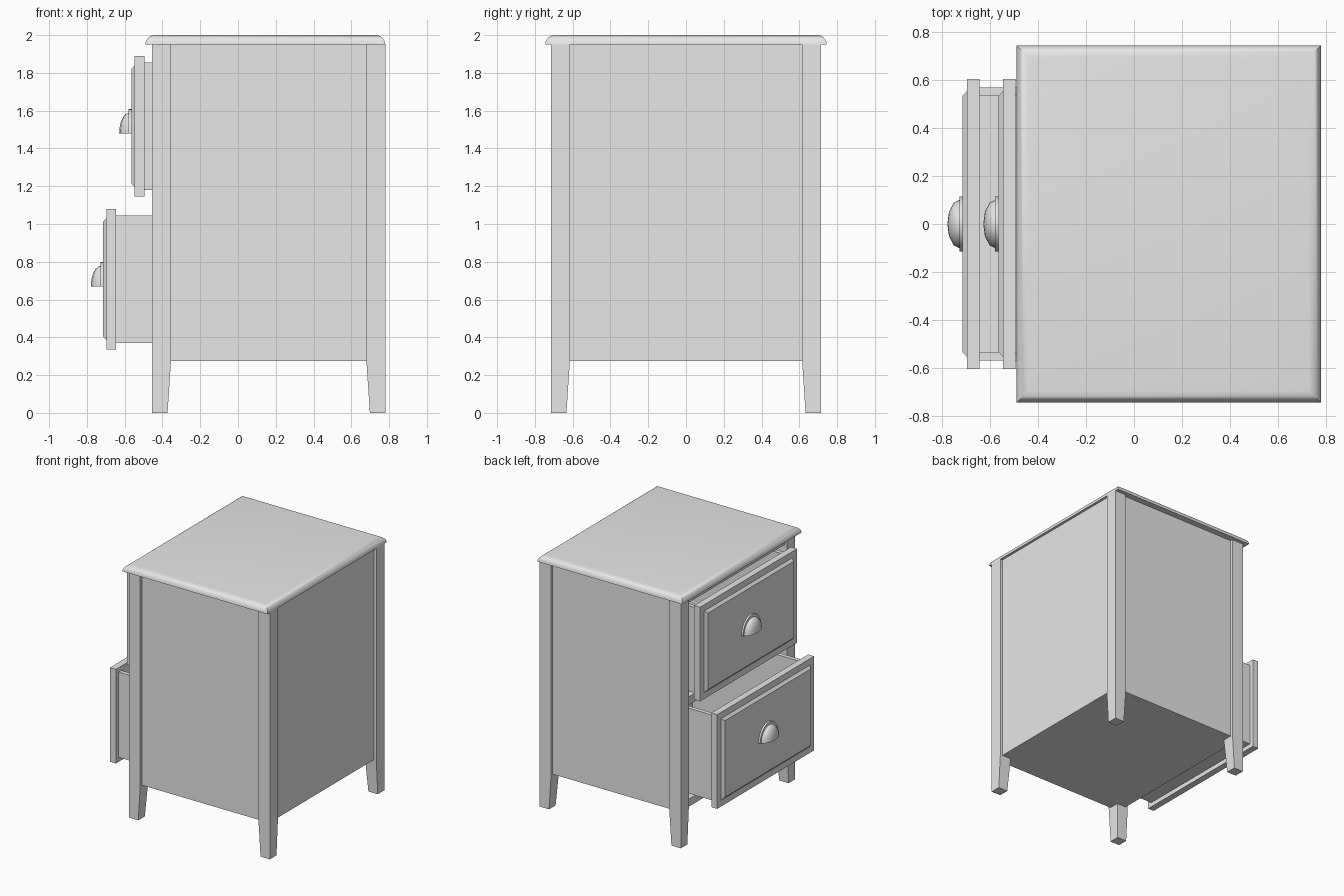
import bpy
import bmesh
from math import sin, cos, pi

cube = bpy.data.objects.get("Cube")
if cube:
    bpy.data.objects.remove(cube, do_unlink=True)

paint = bpy.data.materials.new("plain_grey")
paint.use_nodes = True
grey = (0.8, 0.8, 0.8, 1)
paint.diffuse_color = grey
paint.node_tree.nodes["Principled BSDF"].inputs["Base Color"].default_value = grey


def finish(name, bm, smooth=False):
    bmesh.ops.recalc_face_normals(bm, faces=bm.faces[:])
    mesh = bpy.data.meshes.new(name)
    bm.to_mesh(mesh)
    bm.free()
    mesh.materials.append(paint)
    obj = bpy.data.objects.new(name, mesh)
    bpy.context.collection.objects.link(obj)
    if smooth:
        bpy.ops.object.select_all(action="DESELECT")
        obj.select_set(True)
        bpy.context.view_layer.objects.active = obj
        bpy.ops.object.shade_smooth_by_angle(angle=0.7)
    return obj


def add_loft(bm, rings):
    """Skin a stack of matching rings and cap both ends."""
    loops = [[bm.verts.new(p) for p in ring] for ring in rings]
    n = len(loops[0])
    for a, b in zip(loops, loops[1:]):
        for i in range(n):
            j = (i + 1) % n
            bm.faces.new((a[i], a[j], b[j], b[i]))
    bm.faces.new(loops[0][::-1])
    bm.faces.new(loops[-1])


def flat_ring(x0, x1, y0, y1, z):
    return [(x0, y0, z), (x1, y0, z), (x1, y1, z), (x0, y1, z)]


def upright_ring(x, y, z0, z1):
    return [(x, -y, z0), (x, y, z0), (x, y, z1), (x, -y, z1)]


def add_box(bm, x, y, z):
    add_loft(bm, [flat_ring(*x, *y, h) for h in z])


def box(name, x, y, z):
    bm = bmesh.new()
    add_box(bm, x, y, z)
    return finish(name, bm)


FRONT, BACK, SIDE = -0.455, 0.78, 0.715
BASE, TOP = 0.275, 1.95
LEG, FOOT, INSET = 0.1, 0.082, 0.02

# Tabletop with a quarter-round edge
bm = bmesh.new()
rings = []
for i in range(7):
    a = i / 6 * pi / 2
    d = 0.05 * (1 - cos(a))
    rings.append(flat_ring(-0.49 + d, BACK - d, d - 0.745, 0.745 - d, TOP + 0.05 * sin(a)))
add_loft(bm, rings)
finish("tabletop", bm, True)

# Corner posts with feet tapered on the inner faces
for x, sx, xname in ((FRONT, 1, "drawer_side"), (BACK, -1, "rear")):
    for sy, yname in ((-1, "right"), (1, "left")):
        bm = bmesh.new()
        rings = []
        for z, w in ((0, FOOT), (BASE, LEG), (TOP, LEG)):
            rings.append(flat_ring(x, x + sx * w, sy * SIDE, sy * (SIDE - w), z))
        add_loft(bm, rings)
        finish(f"{xname}_{yname}_leg", bm)

# Recessed carcass panels and floor
for sy, yname in ((-1, "right"), (1, "left")):
    box(f"{yname}_panel", (FRONT + 0.05, BACK - 0.05),
        sorted((sy * (SIDE - INSET), sy * (SIDE - 0.06))), (BASE, TOP))
box("rear_panel", (BACK - 0.06, BACK - INSET), (-0.66, 0.66), (BASE, TOP))
box("carcass_floor", (FRONT + INSET, BACK - INSET - 0.01), (-0.66, 0.66), (BASE, BASE + 0.03))

# Rails around the drawer openings
for name, z in (("bottom_rail", (BASE, 0.335)), ("middle_rail", (1.08, 1.145)), ("top_rail", (1.89, TOP))):
    box(name, (FRONT + INSET, FRONT + 0.07), (-0.62, 0.62), z)


def drawer(name, x, z):
    """x is the outer face of the drawer front, z its lower edge."""
    back, wall, half = x + 1.05, 0.033, 0.57
    low, high = z + 0.035, z + 0.71

    # Open tray
    bm = bmesh.new()
    for s in (-1, 1):
        add_box(bm, (x + 0.045, back), sorted((s * half, s * (half - wall))), (low, high))
    add_box(bm, (back - wall, back), (wall - half, half - wall), (low, high))
    add_box(bm, (x + 0.045, back - wall), (wall - half, half - wall), (low, low + wall))
    finish(f"{name}_tray", bm)

    # Front board and its raised, bevelled field
    box(f"{name}_front", (x, x + 0.052), (-0.605, 0.605), (z, z + 0.745))
    bm = bmesh.new()
    add_loft(bm, [upright_ring(x + 0.01, 0.555, z + 0.05, z + 0.695),
                  upright_ring(x, 0.555, z + 0.05, z + 0.695),
                  upright_ring(x - 0.018, 0.535, z + 0.07, z + 0.675)])
    finish(f"{name}_raised_field", bm)

    # Arched backplate of the cup pull
    px, pz = x - 0.018, z + 0.335
    arch = [(0.115 * cos(i * pi / 12), pz + 0.13 * sin(i * pi / 12)) for i in range(13)]
    bm = bmesh.new()
    add_loft(bm, [[(h, y, zz) for y, zz in arch] for h in (px, px - 0.014)])
    finish(f"{name}_pull_plate", bm, True)

    # Cup of the pull: a quarter of an ellipsoid, open below
    bm = bmesh.new()
    bmesh.ops.create_uvsphere(bm, u_segments=12, v_segments=12, radius=1)
    cut = [v for v in bm.verts if v.co.z < -0.01 or v.co.x > 0.01]
    bmesh.ops.delete(bm, geom=cut, context="VERTS")
    for v in bm.verts:
        v.co = (px - 0.012 + v.co.x * 0.052, v.co.y * 0.102, pz + v.co.z * 0.108)
    finish(f"{name}_pull_cup", bm, True)


drawer("upper_drawer", -0.547, 1.145)
drawer("lower_drawer", -0.697, 0.335)
